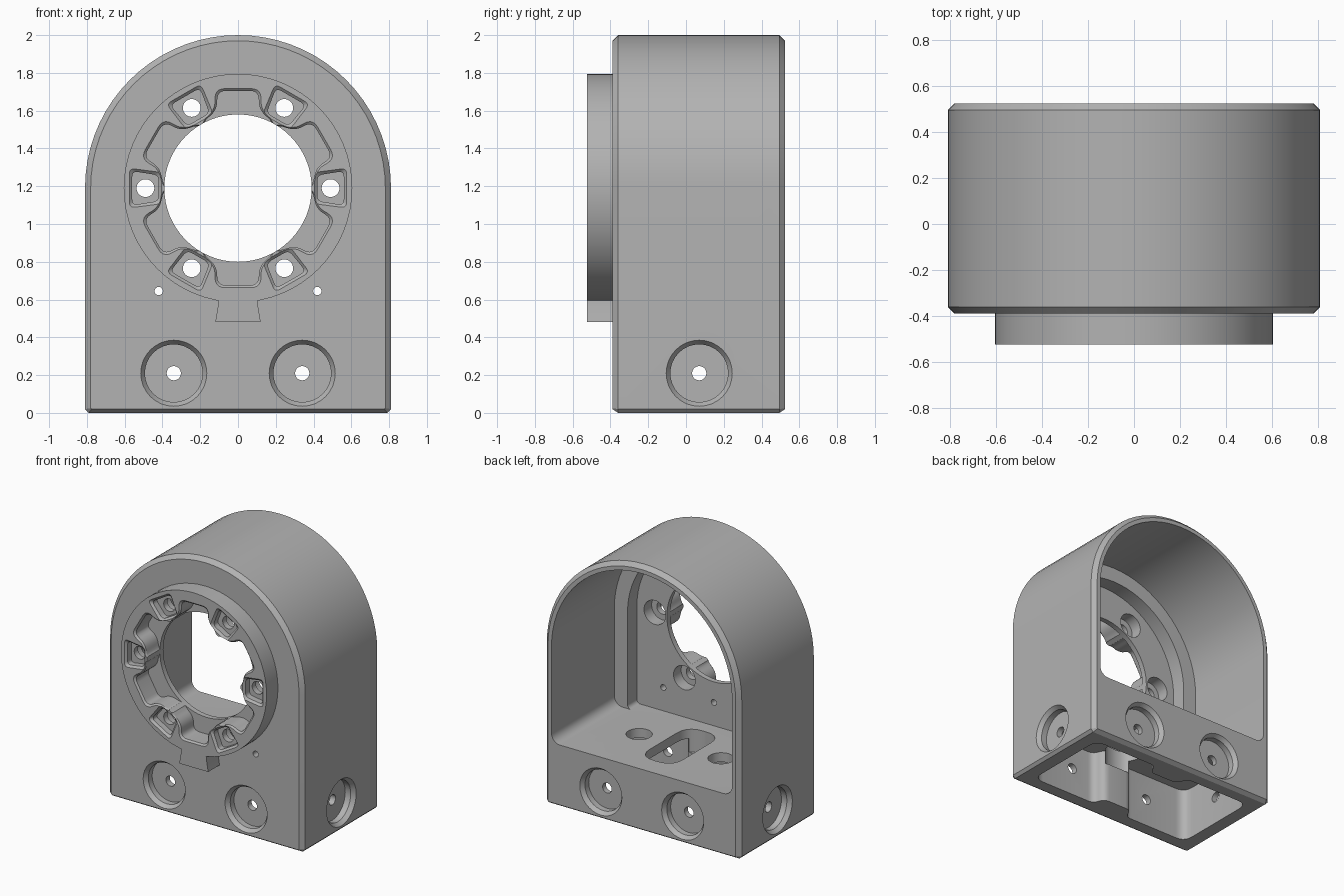
import bpy, bmesh
from math import sin, cos, pi
from mathutils import Vector, Matrix

cube = bpy.data.objects.get("Cube")
if cube:
    bpy.data.objects.remove(cube)

grey = bpy.data.materials.new("matte grey")
grey.use_nodes = True
grey.diffuse_color = (0.45, 0.45, 0.45, 1)
grey.node_tree.nodes["Principled BSDF"].inputs["Base Color"].default_value = grey.diffuse_color

AXIS_Z = 1.19          # height of the bore centre
FRONT, BACK = -0.39, 0.525
W = 0.81               # half width of the housing
CUP_Z, CUP_X, CUP_Y = 0.21, 0.34, 0.07

TO_3D = {
    "X": lambda d, u, v: (d, u, v),
    "Y": lambda d, u, v: (u, d, v),
    "Z": lambda d, u, v: (u, v, d),
}


def loft(name, axis, sections):
    """Solid through matching outlines, each given as (depth, points)."""
    bm = bmesh.new()
    rings = [[bm.verts.new(TO_3D[axis](d, p[0], p[1])) for p in pts] for d, pts in sections]
    n = len(rings[0])
    for a, b in zip(rings, rings[1:]):
        for i in range(n):
            j = (i + 1) % n
            bm.faces.new((a[i], a[j], b[j], b[i]))
    bm.faces.new(rings[0])
    bm.faces.new(rings[-1])
    bmesh.ops.recalc_face_normals(bm, faces=bm.faces)
    mesh = bpy.data.meshes.new(name)
    bm.to_mesh(mesh)
    bm.free()
    mesh.materials.append(grey)
    obj = bpy.data.objects.new(name, mesh)
    bpy.context.collection.objects.link(obj)
    return obj


def circle(u, v, r, n=32):
    return [(u + r * cos(2 * pi * i / n), v + r * sin(2 * pi * i / n)) for i in range(n)]


def rounded(pts, r, steps=5):
    """Polygon with every corner rounded."""
    out = []
    pts = [Vector(p) for p in pts]
    for i, p in enumerate(pts):
        a, b = pts[i - 1] - p, pts[(i + 1) % len(pts)] - p
        s = min(r, a.length * 0.48, b.length * 0.48)
        a, b = p + a.normalized() * s, p + b.normalized() * s
        for k in range(steps + 1):
            t = k / steps
            out.append(a * (1 - t) ** 2 + p * 2 * t * (1 - t) + b * t * t)
    return out


def arch(w, bottom, corner, round_corner=False, n=36):
    """Round-topped outline with cut or rounded bottom corners."""
    top = [(w * cos(pi * i / n), AXIS_Z + w * sin(pi * i / n)) for i in range(n + 1)]
    steps = 6 if round_corner else 1
    low = []
    for k in range(steps + 1):
        t = pi / 2 * k / steps
        low.append((-w + corner * (1 - cos(t)), bottom + corner * (1 - sin(t))))
    return top + low + [(-x, z) for x, z in reversed(low)]


def around(pts, angle):
    """Turn a (tangent, radius) outline about the bore axis."""
    turn = Matrix.Rotation(angle - pi / 2, 2)
    return [turn @ Vector(p) + Vector((0, AXIS_Z)) for p in pts]


# Housing shell with bevelled front, back and bottom rims
full, inset = arch(W, 0, 0.02), arch(W - 0.03, 0.02, 0.005)
body = loft("housing", "Y", [(FRONT, inset), (FRONT + 0.03, full),
                             (BACK - 0.03, full), (BACK, inset)])


def combine(other, operation="DIFFERENCE"):
    mod = body.modifiers.new("boolean", "BOOLEAN")
    mod.operation, mod.solver, mod.object = operation, "EXACT", other
    bpy.context.view_layer.objects.active = body
    bpy.ops.object.modifier_apply(modifier=mod.name)
    bpy.data.objects.remove(other)


def cut(axis, *sections):
    combine(loft("cutter", axis, sections))


# Raised front ring and its dovetail key
FACE = -0.525
ring = circle(0, AXIS_Z, 0.605, 64)
combine(loft("ring", "Y", [(FACE, ring), (-0.35, ring)]), "UNION")
key = [(-0.1, 0.65), (-0.105, 0.57), (-0.12, 0.482), (0.12, 0.482), (0.105, 0.57), (0.1, 0.65)]
combine(loft("key", "Y", [(FACE, key), (-0.36, key)]), "UNION")

# Rear chamber, with a shallower arched recess behind the ring
chamber = arch(0.75, 0.47, 0.07, True)
cut("Y", (-0.22, chamber), (0.7, chamber))
recess = arch(0.64, 0.47, 0.03, True)
cut("Y", (-0.33, recess), (0, recess))

# Central bore
bore = circle(0, AXIS_Z, 0.39, 64)
cut("Y", (-0.7, bore), (0, bore))


def lobe(g):
    half = [(0.11 + g, 0.515 + g), (0.11 + g, 0.415), (0.19, 0.345 + g), (0.19, 0.25)]
    return rounded(half + [(-x, r) for x, r in reversed(half)], 0.07)


def pocket(g):
    half = [(0.09 + g, 0.56 + g), (0.068 + g, 0.42 - g)]
    return rounded(half + [(-x, r) for x, r in reversed(half)], 0.03)


for k in range(6):
    # Blind lobes around the bore
    a = pi / 6 + k * pi / 3
    cut("Y", (FACE - 0.01, around(lobe(0.012), a)), (FACE, around(lobe(0.012), a)),
        (FACE + 0.012, around(lobe(0), a)), (-0.37, around(lobe(0), a)))
    # Screw pockets, holes and rear counterbores
    a = k * pi / 3
    cut("Y", (FACE - 0.01, around(pocket(0.015), a)), (FACE, around(pocket(0.015), a)),
        (FACE + 0.015, around(pocket(0), a)), (-0.465, around(pocket(0), a)))
    x, z = 0.49 * cos(a), AXIS_Z + 0.49 * sin(a)
    hole, counterbore = circle(x, z, 0.047), circle(x, z, 0.09)
    cut("Y", (-0.6, hole), (-0.2, hole))
    cut("Y", (-0.42, counterbore), (-0.25, counterbore))

# Small pin holes; the middle one is blind
for x, start in ((-0.42, -0.6), (0, -0.4), (0.42, -0.6)):
    pin = circle(x, 0.645, 0.022, 16)
    cut("Y", (start, pin), (-0.25, pin))

# Hollow base with a rib on its front and back walls
half = [(0.12, -0.18), (0.15, -0.27), (0.69, -0.27), (0.69, 0.41), (0.15, 0.41), (0.12, 0.32)]
base = rounded(half + [(-x, y) for x, y in reversed(half)], 0.08)
cut("Z", (-0.1, base), (0.4, base))

# Floor openings
slot = rounded([(-0.14, -0.22), (0.14, -0.22), (0.14, 0.36), (-0.14, 0.36)], 0.13)
cut("Z", (0.3, slot), (0.6, slot))
for x in (-CUP_X, CUP_X):
    hole = circle(x, CUP_Y, 0.09)
    cut("Z", (0.3, hole), (0.6, hole))


def cup(axis, u, surface, out):
    """Round bevelled socket sunk into an outer wall."""
    wide, narrow = circle(u, CUP_Z, 0.175), circle(u, CUP_Z, 0.153)
    cut(axis, (surface + out * 0.02, wide), (surface, wide),
        (surface - out * 0.03, narrow), (surface - out * 0.075, narrow))


# Sockets on all four sides with screw holes running through
for s in (-1, 1):
    cup("Y", s * CUP_X, FRONT, -1)
    cup("Y", s * CUP_X, BACK, 1)
    cup("X", CUP_Y, s * W, s)
    rod = circle(s * CUP_X, CUP_Z, 0.038, 20)
    cut("Y", (-0.6, rod), (0.7, rod))
rod = circle(CUP_Y, CUP_Z, 0.038, 20)
cut("X", (-1, rod), (1, rod))

bpy.ops.object.select_all(action="DESELECT")
body.select_set(True)
bpy.context.view_layer.objects.active = body
bpy.ops.object.shade_smooth_by_angle(angle=pi / 7)
